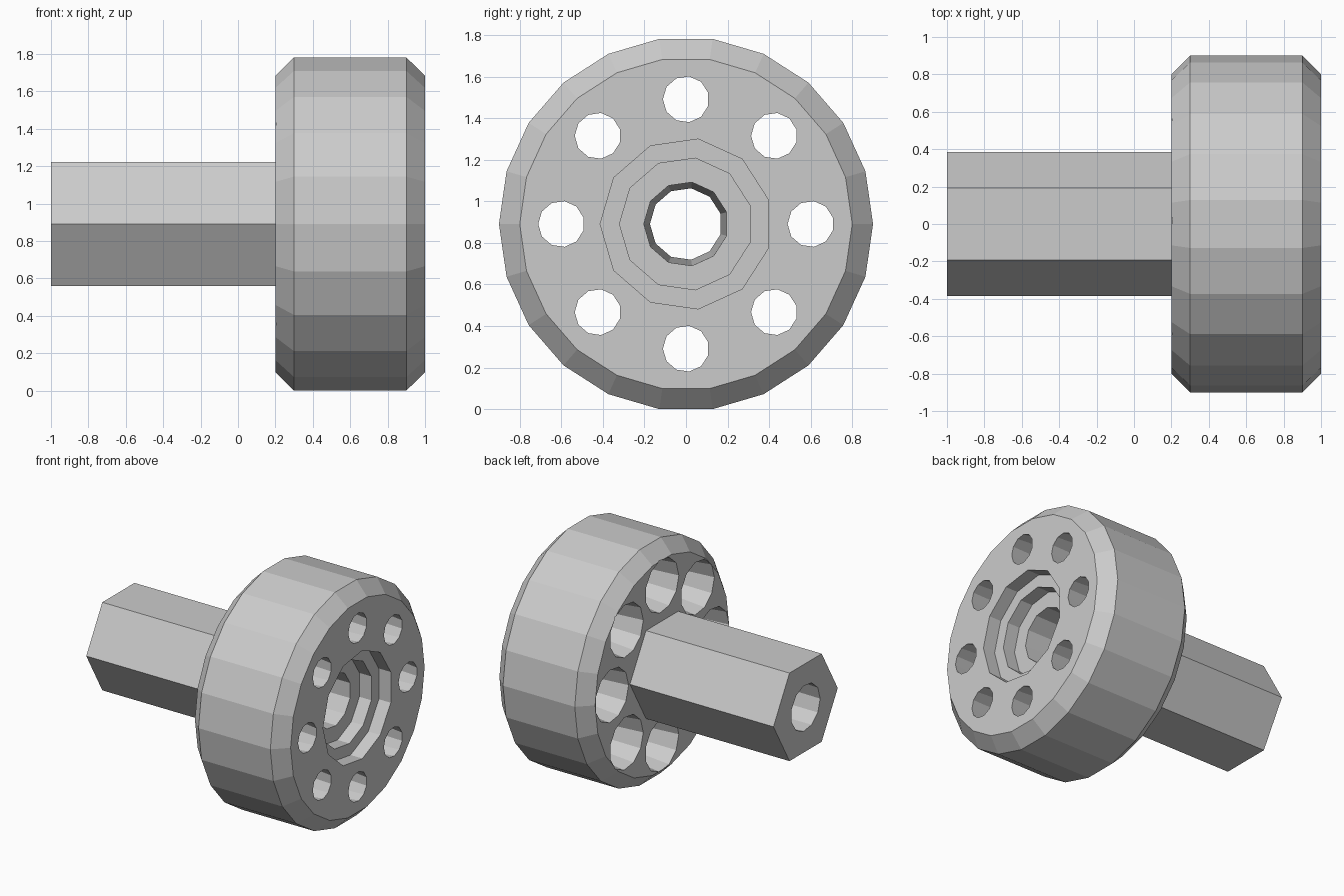
import bpy, bmesh
from math import cos, sin, pi, tau

cube = bpy.data.objects.get("Cube")
if cube:
    bpy.data.objects.remove(cube, do_unlink=True)

AXIS_Z = 0.891

grey = bpy.data.materials.new("light_grey")
grey.use_nodes = True
colour = (0.6, 0.6, 0.6, 1)
grey.diffuse_color = colour
grey.node_tree.nodes["Principled BSDF"].inputs["Base Color"].default_value = colour


def lathe(name, profile, sides, start=0.0, centre=(0.0, 0.0)):
    """Solid of revolution along x from (x, radius) pairs."""
    bm = bmesh.new()
    rings = []
    for x, r in profile:
        rings.append([bm.verts.new((x,
                                    centre[0] + r * cos(start + tau * i / sides),
                                    AXIS_Z + centre[1] + r * sin(start + tau * i / sides)))
                      for i in range(sides)])
    for a, b in zip(rings, rings[1:]):
        for i in range(sides):
            j = (i + 1) % sides
            bm.faces.new((a[i], a[j], b[j], b[i]))
    bm.faces.new(rings[0])
    bm.faces.new(rings[-1])
    bmesh.ops.recalc_face_normals(bm, faces=bm.faces)
    mesh = bpy.data.meshes.new(name)
    bm.to_mesh(mesh)
    bm.free()
    mesh.materials.append(grey)
    ob = bpy.data.objects.new(name, mesh)
    bpy.context.collection.objects.link(ob)
    return ob


def boolean(target, tool, operation):
    mod = target.modifiers.new(tool.name, "BOOLEAN")
    mod.operation = operation
    mod.solver = "EXACT"
    mod.object = tool
    tool.hide_render = True


# Chamfered wheel and hexagonal shaft
wheel = lathe("wheel_and_shaft", [(0.2, 0.8), (0.3, 0.9), (0.9, 0.9), (1, 0.8)], 22)
shaft = lathe("shaft", [(-1, 0.384), (0.5, 0.384)], 6)
boolean(wheel, shaft, "UNION")

# Stepped recess leading into the tapered bore
bore = lathe("bore_cutter", [(1.1, 0.413), (0.9, 0.413), (0.9, 0.32), (0.8, 0.32),
                             (0.8, 0.203), (-1.1, 0.172)], 11, pi)
boolean(wheel, bore, "DIFFERENCE")
helpers = [shaft, bore]

# Ring of tapered holes, wider at the shaft side
for k in range(8):
    a = tau * k / 8
    hole = lathe(f"hole_cutter_{k}", [(0.1, 0.211), (1.1, 0.1)], 11, pi,
                 (0.6 * cos(a), 0.6 * sin(a)))
    boolean(wheel, hole, "DIFFERENCE")
    helpers.append(hole)

# Bake the cuts and remove the helpers
graph = bpy.context.evaluated_depsgraph_get()
baked = bpy.data.meshes.new_from_object(wheel.evaluated_get(graph))
wheel.modifiers.clear()
wheel.data = baked
for ob in helpers:
    bpy.data.objects.remove(ob, do_unlink=True)
